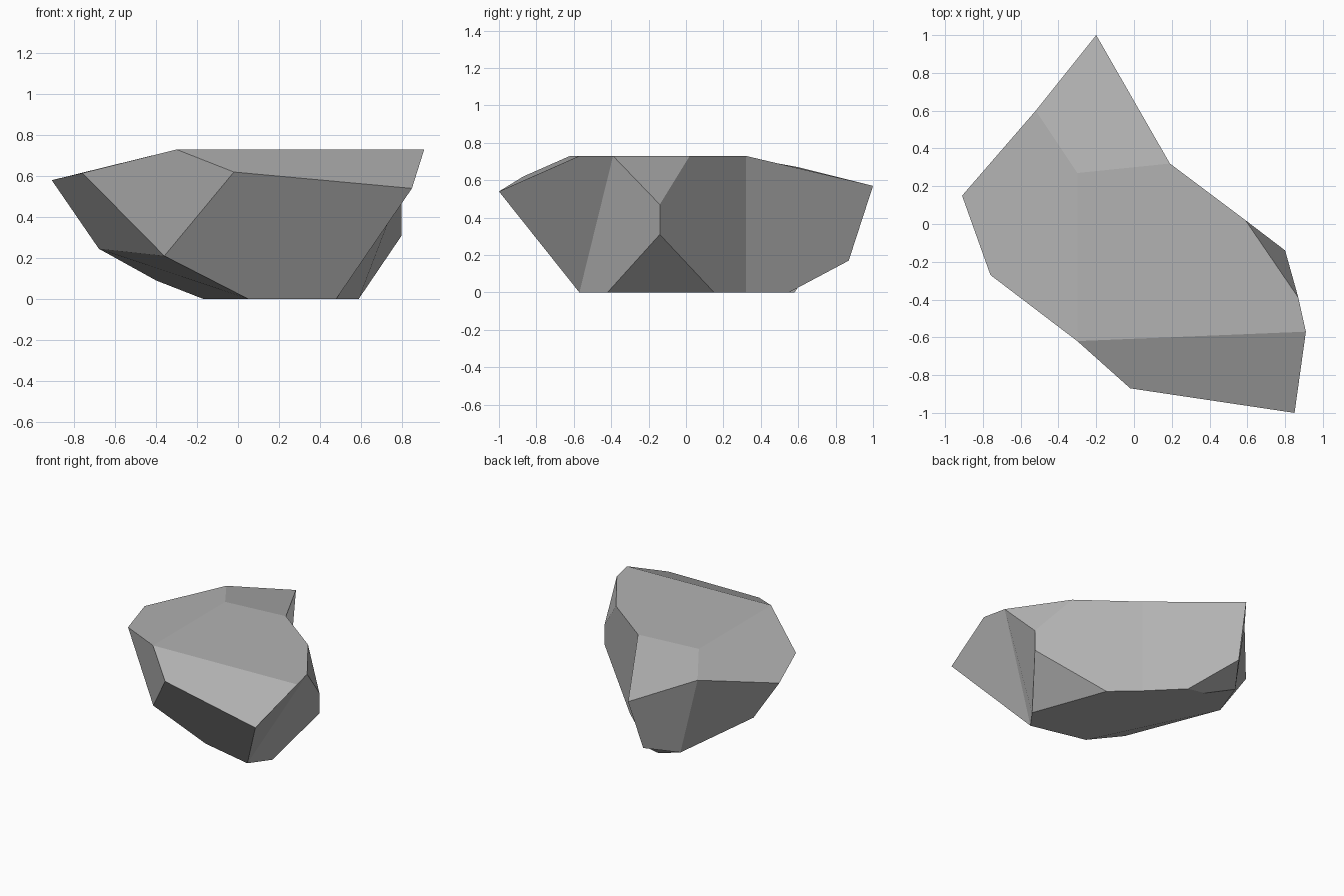
import bpy
import bmesh

cube = bpy.data.objects.get("Cube")
if cube:
    bpy.data.objects.remove(cube, do_unlink=True)

TOP = 0.73  # height of the flat crown

# Corners of the boulder, grouped by level
crown = {name: (x, y, TOP) for name, x, y in (
    ("ridge_front", -0.30, -0.62), ("ridge_back", -0.30, 0.27), ("notch_top", 0.19, 0.32),
    ("shoulder", 0.59, 0.02), ("east_top", 0.87, -0.39), ("east_tip", 0.91, -0.57))}
rim = {
    "back_tip": (-0.20, 1.00, 0.57), "back_left": (-0.52, 0.60, 0.67),
    "west_tip": (-0.91, 0.15, 0.58), "west_front": (-0.76, -0.27, 0.615),
    "front_mid": (-0.02, -0.87, 0.62), "front_tip": (0.85, -1.00, 0.54)}
waist = {
    "east_upper": (0.80, -0.14, 0.47), "east_lower": (0.80, -0.14, 0.31),
    "low_front": (-0.36, -0.53, 0.21), "low_west": (-0.68, 0.14, 0.245),
    "low_back": (-0.40, 0.64, 0.09), "low_tip": (-0.24, 0.87, 0.17)}
base = {name: (x, y, 0) for name, x, y in (
    ("foot_west", 0.05, -0.47), ("foot_front", 0.48, -0.57), ("foot_east", 0.59, -0.42),
    ("foot_side", 0.38, 0.15), ("notch_foot", 0.19, 0.32), ("foot_back", -0.04, 0.55),
    ("foot_rear", -0.17, 0.58))}

# Facets, each a loop of corner names
facets = (
    # crown and its sloping sides
    "ridge_front east_tip east_top shoulder notch_top ridge_back",
    "ridge_front ridge_back back_left west_tip west_front",
    "ridge_back notch_top back_tip back_left",
    "ridge_front front_mid front_tip east_tip",
    "ridge_front west_front low_front front_mid",
    # front and east walls
    "front_mid low_front foot_west foot_front front_tip",
    "front_tip foot_front east_top east_tip",
    "foot_front foot_east east_lower east_upper east_top",
    "east_top east_upper shoulder",
    "east_lower foot_east foot_side",
    # back walls that meet in the notch
    "shoulder east_upper east_lower foot_side notch_foot notch_top",
    "notch_top notch_foot foot_back low_tip back_tip",
    # west walls
    "back_tip low_tip low_back back_left",
    "back_left low_back low_west west_tip",
    "west_tip low_west low_front west_front",
    # undercut and base
    "low_front low_west foot_west",
    "low_west low_back foot_rear foot_west",
    "low_back low_tip foot_back foot_rear",
    "foot_west foot_rear foot_back notch_foot foot_side foot_east foot_front",
)

bm = bmesh.new()
corners = {name: bm.verts.new(p) for level in (crown, rim, waist, base) for name, p in level.items()}
for facet in facets:
    bm.faces.new([corners[name] for name in facet.split()])
bmesh.ops.recalc_face_normals(bm, faces=bm.faces)

mesh = bpy.data.meshes.new("boulder")
bm.to_mesh(mesh)
bm.free()

# Plain grey stone
stone = bpy.data.materials.new("grey_stone")
stone.use_nodes = True
grey = (0.45, 0.45, 0.45, 1)
stone.diffuse_color = grey
stone.node_tree.nodes["Principled BSDF"].inputs["Base Color"].default_value = grey
mesh.materials.append(stone)

boulder = bpy.data.objects.new("boulder", mesh)
bpy.context.collection.objects.link(boulder)
